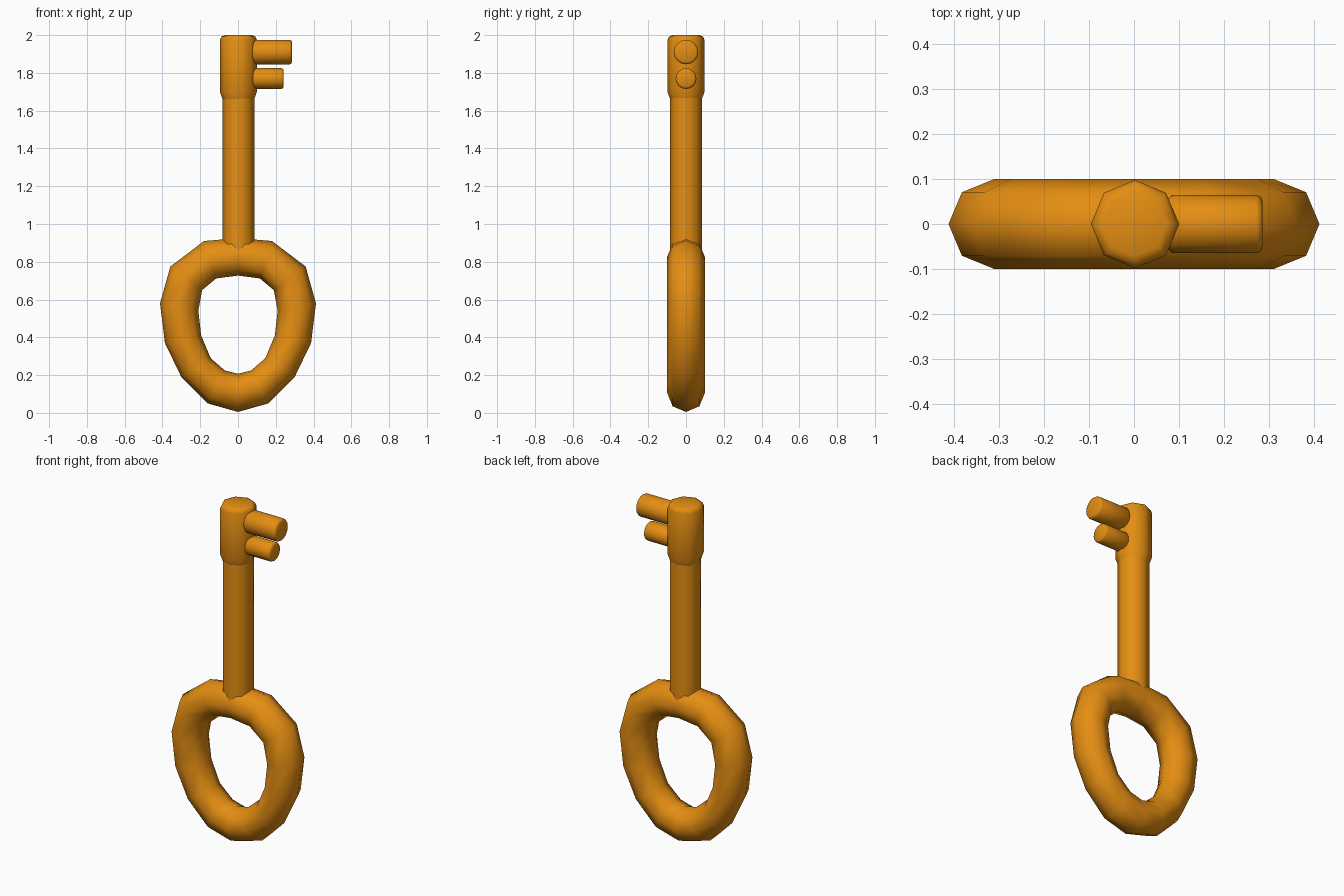
import bpy, bmesh, math
from mathutils import Vector

cube = bpy.data.objects.get("Cube")
if cube:
    bpy.data.objects.remove(cube, do_unlink=True)

gold = bpy.data.materials.new("golden_orange")
gold.use_nodes = True
gold.diffuse_color = (0.78, 0.27, 0.006, 1)
gold.node_tree.nodes["Principled BSDF"].inputs["Base Color"].default_value = gold.diffuse_color


def loft(name, rings, closed=False, angle=50):
    """Skin a list of vertex rings, capped unless the loop is closed."""
    bm = bmesh.new()
    loops = [[bm.verts.new(p) for p in ring] for ring in rings]
    n = len(loops[0])
    pairs = list(zip(loops, loops[1:]))
    if closed:
        pairs.append((loops[-1], loops[0]))
    else:
        bm.faces.new(loops[0])
        bm.faces.new(loops[-1])
    for a, b in pairs:
        for i in range(n):
            j = (i + 1) % n
            bm.faces.new((a[i], a[j], b[j], b[i]))
    bmesh.ops.recalc_face_normals(bm, faces=bm.faces)
    mesh = bpy.data.meshes.new(name)
    bm.to_mesh(mesh)
    bm.free()
    mesh.materials.append(gold)
    obj = bpy.data.objects.new(name, mesh)
    bpy.context.collection.objects.link(obj)
    bpy.ops.object.select_all(action='DESELECT')
    obj.select_set(True)
    bpy.context.view_layer.objects.active = obj
    bpy.ops.object.shade_smooth_by_angle(angle=math.radians(angle))
    return obj


def circle(centre, u, v, sides):
    """Ring of points around centre spanned by two radius vectors."""
    turns = [2 * math.pi * i / sides for i in range(sides)]
    return [centre + u * math.cos(t) + v * math.sin(t) for t in turns]


# Egg-shaped handle: outer and inner outline of one half, bottom to top
half = [((0, 0.005), (0, 0.207)), ((0.16, 0.05), (0.07, 0.225)),
        ((0.30, 0.19), (0.145, 0.29)), ((0.387, 0.37), (0.195, 0.41)),
        ((0.413, 0.58), (0.21, 0.54)), ((0.358, 0.775), (0.19, 0.65)),
        ((0.18, 0.91), (0.115, 0.712)), ((0, 0.925), (0, 0.727))]
mirrored = [((-o[0], o[1]), (-i[0], i[1])) for o, i in half[-2:0:-1]]
sections = []
for outer, inner in half + mirrored:
    o, i = Vector((outer[0], 0, outer[1])), Vector((inner[0], 0, inner[1]))
    sections.append(circle((o + i) / 2, (o - i) / 2, Vector((0, 0.1, 0)), 8))
loft("handle_ring", sections, closed=True, angle=60)


def turned(name, profile, base, axis, u, v, sides):
    """Round bar from (distance, radius) pairs along an axis."""
    loft(name, [circle(base + axis * d, u * r, v * r, sides) for d, r in profile])


X, Y, Z = Vector((1, 0, 0)), Vector((0, 1, 0)), Vector((0, 0, 1))

# Shaft with its thicker tip
turned("shaft", [(0.86, 0.085), (1.68, 0.085)], X * 0.003, Z, X, Y, 8)
turned("shaft_tip", [(1.65, 0.08), (1.70, 0.098), (1.975, 0.098), (1.992, 0.09), (2.0, 0.072)],
       X * 0.002, Z, X, Y, 8)

# Two teeth on the model's left
for name, z, r, end in (("upper_tooth", 1.91, 0.065, 0.286), ("lower_tooth", 1.77, 0.055, 0.242)):
    turned(name, [(0.07, r * 0.8), (0.085, r), (end - 0.013, r), (end - 0.004, r * 0.93), (end, r * 0.8)],
           Z * z, X, Y, Z, 16)
